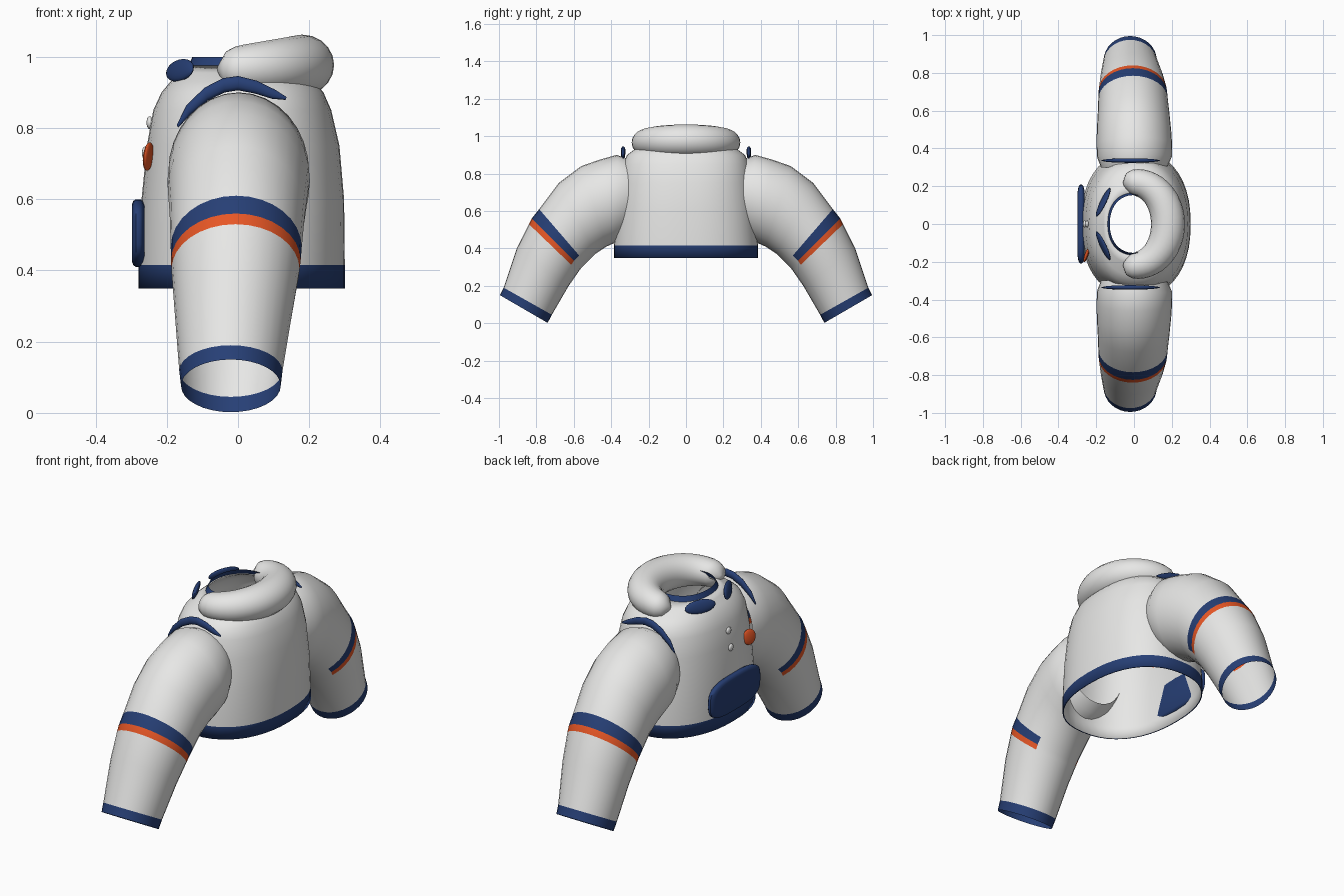
import bpy, bmesh
from math import cos, sin, pi, radians, sqrt
from mathutils import Vector, Matrix

cube = bpy.data.objects.get("Cube")
if cube:
    bpy.data.objects.remove(cube)


def material(name, color):
    m = bpy.data.materials.new(name)
    m.use_nodes = True
    m.diffuse_color = (*color, 1)
    m.node_tree.nodes["Principled BSDF"].inputs["Base Color"].default_value = (*color, 1)
    return m


WHITE = material("white cloth", (0.8, 0.8, 0.79))
NAVY = material("navy trim", (0.02, 0.05, 0.18))
ORANGE = material("orange trim", (0.85, 0.1, 0.02))


def finish(name, bm, mats, angle=50):
    bmesh.ops.recalc_face_normals(bm, faces=bm.faces)
    mesh = bpy.data.meshes.new(name)
    bm.to_mesh(mesh)
    bm.free()
    obj = bpy.data.objects.new(name, mesh)
    bpy.context.collection.objects.link(obj)
    for m in mats:
        mesh.materials.append(m)
    bpy.ops.object.select_all(action='DESELECT')
    obj.select_set(True)
    bpy.context.view_layer.objects.active = obj
    bpy.ops.object.shade_smooth_by_angle(angle=radians(angle))
    return obj


def power(v, p):
    return abs(v) ** (2 / p) * (1 if v >= 0 else -1)


def loft(name, sections, mats, sides=32, p=2, caps=False, paint=None):
    """Skin rings given as (centre, u, v); paint(ring, angle) picks the material."""
    bm = bmesh.new()
    rings = []
    for c, u, v in sections:
        c, u, v = Vector(c), Vector(u), Vector(v)
        angles = [2 * pi * i / sides for i in range(sides)]
        rings.append([bm.verts.new(c + u * power(cos(a), p) + v * power(sin(a), p)) for a in angles])
    for r in range(len(rings) - 1):
        for i in range(sides):
            j = (i + 1) % sides
            f = bm.faces.new((rings[r][i], rings[r][j], rings[r + 1][j], rings[r + 1][i]))
            if paint:
                f.material_index = paint(r, 2 * pi * (i + 0.5) / sides)
    if caps:
        bm.faces.new(rings[0])
        bm.faces.new(rings[-1])
    return finish(name, bm, mats)


def blob(name, centre, a, b, c, mat):
    """Ellipsoid with three given half axes."""
    bm = bmesh.new()
    m = Matrix((a, b, c)).transposed().to_4x4()
    m.translation = centre
    bmesh.ops.create_uvsphere(bm, u_segments=20, v_segments=12, radius=1, matrix=m)
    return finish(name, bm, [mat])


# Torso shell: height, chest x, back x, half width
profile = [
    (0.35, -0.28, 0.30, 0.385), (0.415, -0.28, 0.30, 0.385),
    (0.6, -0.271, 0.298, 0.37), (0.75, -0.256, 0.285, 0.353),
    (0.85, -0.238, 0.262, 0.338), (0.9, -0.215, 0.24, 0.315),
    (0.93, -0.19, 0.215, 0.275), (0.955, -0.162, 0.18, 0.21),
    (0.975, -0.14, 0.14, 0.165)]
torso = loft("torso", [(((f + b) / 2, 0, z), ((b - f) / 2, 0, 0), (0, w, 0)) for z, f, b, w in profile],
             [WHITE, NAVY], 44, 2.3, paint=lambda r, a: 1 if r == 0 else 0)
lining = torso.modifiers.new("lining", 'SOLIDIFY')
lining.thickness = 0.006
lining.material_offset = -1

# Neck ring
loft("collar", [((0, 0, z), (r, 0, 0), (0, r + 0.025, 0)) for z, r in ((0.97, 0.142), (1.0, 0.128))],
     [NAVY], 36, 2.2)

# Rolled hood around the back of the neck
hood = []
steps = 28
for k in range(steps + 1):
    s = 2 * k / steps - 1
    t = radians(108) * s
    end = sqrt(max(0.02, 1 - max(0, (abs(s) - 0.8) / 0.2) ** 2))
    back = max(0, cos(t))
    r = (0.07 + 0.02 * back) * end
    hood.append(((0.18 * cos(t), 0.22 * sin(t), 0.965 + 0.012 * back),
                 (r * cos(t), r * sin(t), 0), (0, 0, r * 0.95)))
loft("hood", hood, [WHITE], 20, caps=True)

# Sleeve rings: outer y, z, inner y, z, half depth, centre x
sleeve = [
    (0.30, 0.875, 0.30, 0.49, 0.175, 0), (0.37, 0.90, 0.34, 0.45, 0.198, 0.002),
    (0.46, 0.875, 0.38, 0.43, 0.2, 0.002), (0.56, 0.84, 0.425, 0.41, 0.197, 0),
    (0.68, 0.75, 0.485, 0.37, 0.19, -0.002), (0.785, 0.61, 0.535, 0.32, 0.184, -0.005),
    (0.825, 0.56, 0.56, 0.295, 0.182, -0.006), (0.84, 0.53, 0.575, 0.275, 0.18, -0.007),
    (0.905, 0.4, 0.63, 0.195, 0.167, -0.012), (0.975, 0.19, 0.717, 0.045, 0.145, -0.02),
    (0.995, 0.15, 0.74, 0.002, 0.14, -0.02)]


def sleeve_paint(ring, angle):
    if ring == 9:
        return 1
    if cos(angle) > -0.72:
        return {5: 1, 6: 2}.get(ring, 0)
    return 0


# Paired parts on both sides of the chest
for side, label in ((1, "back_side"), (-1, "front_side")):
    loft(f"sleeve_{label}",
         [((x, side * (y1 + y2) / 2, (z1 + z2) / 2), (0, side * (y1 - y2) / 2, (z1 - z2) / 2), (h, 0, 0))
          for y1, z1, y2, z2, h, x in sleeve],
         [WHITE, NAVY, ORANGE], 32, paint=sleeve_paint)

    strap = [(-0.17, 0.805, 0.004), (-0.14, 0.85, 0.013), (-0.09, 0.895, 0.018), (-0.04, 0.92, 0.02),
             (0, 0.926, 0.02), (0.05, 0.915, 0.018), (0.1, 0.895, 0.013), (0.135, 0.883, 0.004)]
    loft(f"shoulder_strap_{label}",
         [((x, side * 0.336, z), (0, 0.6 * h, 0), (0.5 * x / 0.17 * h, 0, h)) for x, z, h in strap],
         [NAVY], 12, caps=True)

    blob(f"collar_flap_{label}", (-0.163, side * 0.115, 0.962), (0.036, side * 0.076, 0),
         (0.01, 0, 0.032), (-0.012, side * 0.006, 0), NAVY)

# Chest pocket
pocket = [(-0.262, 0.86), (-0.268, 0.96), (-0.275, 1), (-0.287, 1), (-0.294, 0.95), (-0.298, 0.84)]
loft("chest_pocket", [((x, 0, 0.505), (0, 0.208 * s, 0), (0, 0, 0.095 * s)) for x, s in pocket],
     [NAVY], 36, 3.2, caps=True)

# Chest badge and buttons
blob("round_badge", (-0.252, -0.165, 0.72), (0.009, -0.004, 0), (0.012, 0.036, 0), (0.004, 0, 0.04), ORANGE)
for x, z in ((-0.248, 0.815), (-0.261, 0.73)):
    blob("button", (x, 0, z), (0.009, 0, 0), (0, 0.018, 0), (0, 0, 0.018), WHITE)
